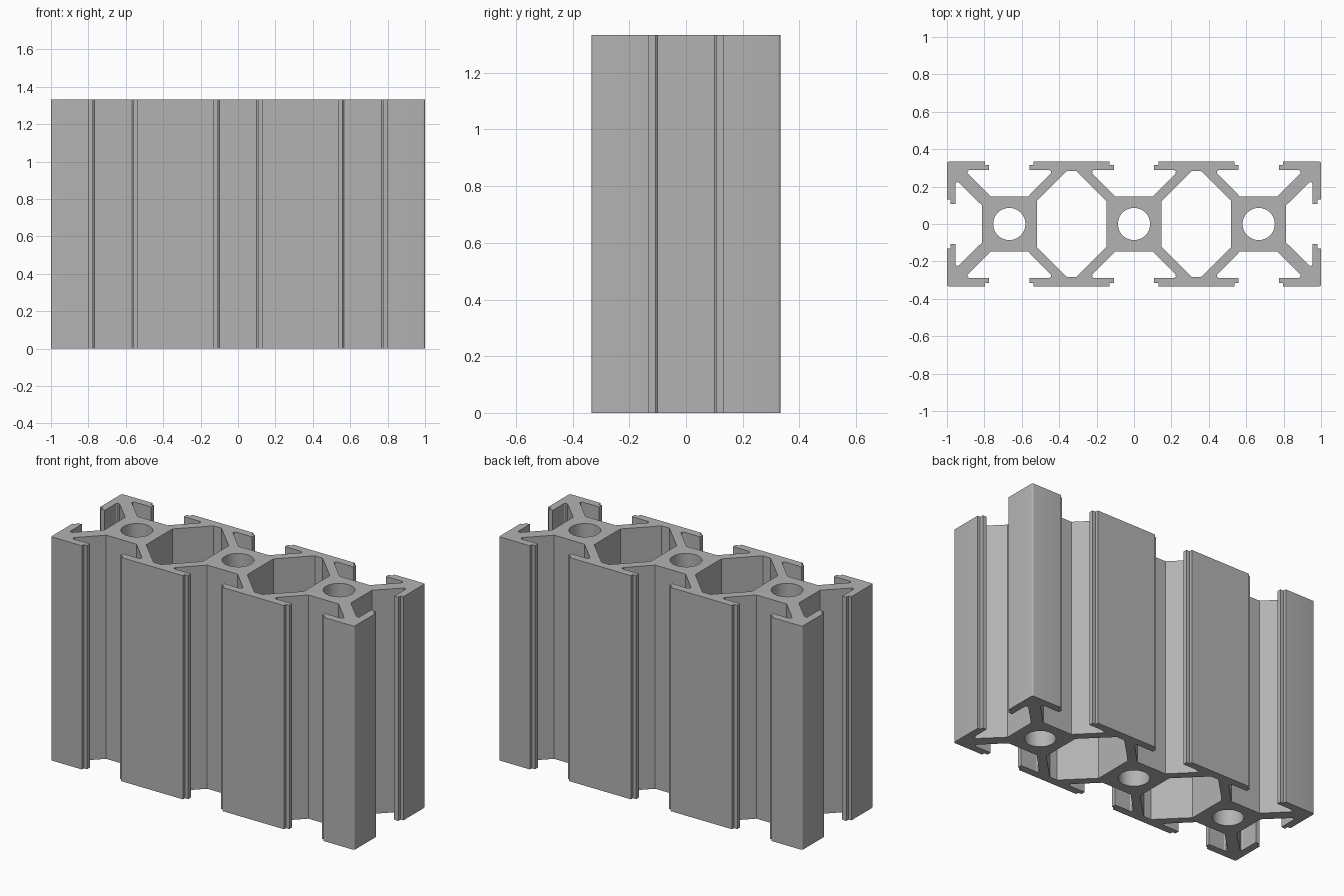
import bpy, bmesh, math
from mathutils import Matrix, Vector

cube = bpy.data.objects.get("Cube")
if cube:
    bpy.data.objects.remove(cube, do_unlink=True)

CELL = 2 / 3          # spacing of the three slot modules
HALF = CELL / 2
HEIGHT = 4 / 3

# Brushed metal colour
metal = bpy.data.materials.new("aluminium_grey")
metal.use_nodes = True
colour = (0.45, 0.45, 0.45, 1)
metal.diffuse_color = colour
metal.node_tree.nodes["Principled BSDF"].inputs["Base Color"].default_value = colour

# Half of a T-slot: stepped lip, undercut pocket, diagonal arm, core
half_slot = [(0.13, HALF), (0.13, 0.315), (0.108, 0.315), (0.108, 0.288),
             (0.215, 0.288), (0.224, 0.282), (0.222, 0.27), (0.10, 0.147)]
slot = [(-u, v) for u, v in half_slot] + half_slot[::-1]


def arc(cx, cy, radius, start, end, steps):
    return [(cx + radius * math.cos(start + (end - start) * i / steps),
             cy + radius * math.sin(start + (end - start) * i / steps))
            for i in range(steps + 1)]


def outer_outline():
    """Walk clockwise round the four sides, adding slots and rounded corners."""
    points = []
    r = 0.01
    for side in range(4):
        turn = Matrix.Rotation(-side * math.pi / 2, 2)
        long_side = side % 2 == 0
        width, depth = (1, HALF) if long_side else (HALF, 1)
        centres = (-CELL, 0, CELL) if long_side else (0,)
        path = [(c + u, v + depth - HALF) for c in centres for u, v in slot]
        path += arc(width - r, depth - r, r, math.pi / 2, 0, 4)
        points += [turn @ Vector(p) for p in path]
    return points


def chamber(cx):
    """Octagonal cavity between two neighbouring modules."""
    quarter = [(0.186, 0.123), (0.034, 0.275), (0.025, 0.283)]
    top = quarter + [(-x, y) for x, y in quarter[::-1]]
    return [(cx + x, y) for x, y in top + [(-x, -y) for x, y in top]]


def bore(cx):
    return arc(cx, 0, 0.086, 0, math.tau, 48)[:-1]


# Cross-section with holes, extruded to full height
loops = [outer_outline()]
loops += [bore(c) for c in (-CELL, 0, CELL)]
loops += [chamber(c) for c in (-HALF, HALF)]
bm = bmesh.new()
edges = []
for loop in loops:
    verts = [bm.verts.new((p[0], p[1], 0)) for p in loop]
    edges += [bm.edges.new((v, verts[(i + 1) % len(verts)]))
              for i, v in enumerate(verts)]
bmesh.ops.triangle_fill(bm, edges=edges, use_beauty=True, use_dissolve=False)
result = bmesh.ops.extrude_face_region(bm, geom=bm.faces[:], use_keep_orig=True)
raised = [g for g in result["geom"] if isinstance(g, bmesh.types.BMVert)]
bmesh.ops.translate(bm, verts=raised, vec=(0, 0, HEIGHT))
bmesh.ops.recalc_face_normals(bm, faces=bm.faces[:])

mesh = bpy.data.meshes.new("slotted_rail")
bm.to_mesh(mesh)
bm.free()
mesh.materials.append(metal)
rail = bpy.data.objects.new("slotted_rail", mesh)
bpy.context.collection.objects.link(rail)

# Smooth bores and rounded corners, crisp edges elsewhere
bpy.ops.object.select_all(action="DESELECT")
rail.select_set(True)
bpy.context.view_layer.objects.active = rail
bpy.ops.object.shade_smooth_by_angle(angle=math.radians(28))
